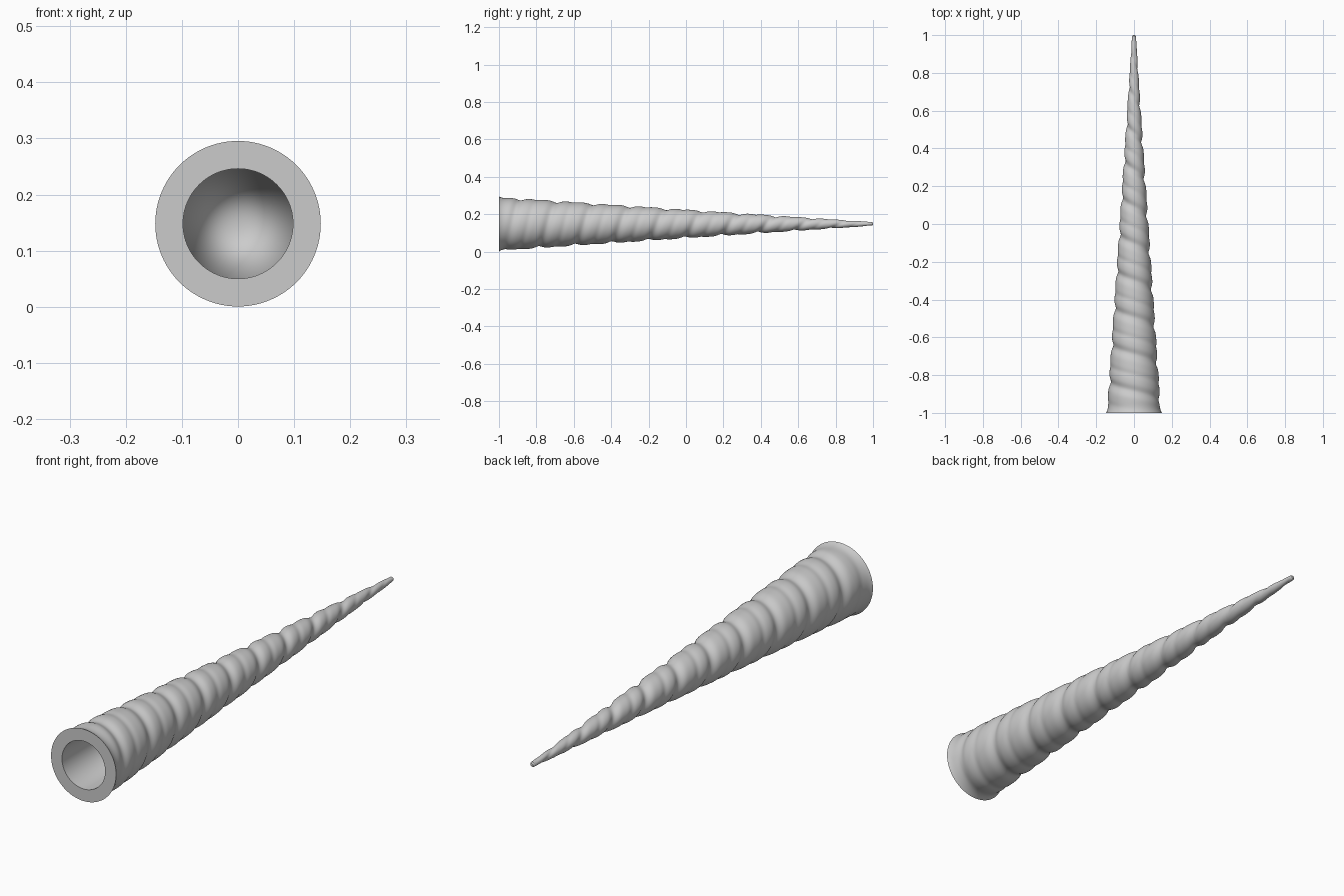
import bpy, bmesh, math

if "Cube" in bpy.data.objects:
    bpy.data.objects.remove(bpy.data.objects["Cube"], do_unlink=True)

SIDES, RINGS = 96, 320
PITCH = 0.195
CENTRE_Z = 0.148

horn_grey = bpy.data.materials.new("horn_grey")
horn_grey.use_nodes = True
colour = (0.6, 0.6, 0.6, 1)
horn_grey.diffuse_color = colour
horn_grey.node_tree.nodes["Principled BSDF"].inputs["Base Color"].default_value = colour


def dip(phase, width):
    """Soft groove around phase 0, measured in turns."""
    offset = (phase + 0.5) % 1 - 0.5
    return math.exp(-(offset / width) ** 2)


def outer_radius(y, angle):
    """Tapered shaft with a spiral groove and a flared base rim."""
    base = 0.077 - 0.067 * y
    phase = (y + 0.349) / PITCH - angle / math.tau
    groove = dip(phase, 0.13) + 0.3 * dip(phase - 0.45, 0.09)
    depth = min(0.011, 0.22 * base) * groove
    blend = min(1, (y + 1) / 0.09)
    rim = 0.134 + 0.0135 * max(0, 1 - (y + 1) / 0.05) ** 2
    return rim * (1 - blend) + (base - depth) * blend


def add_ring(bm, y, radius):
    """Closed ring of vertices; radius may depend on the angle."""
    ring = []
    for i in range(SIDES):
        a = math.tau * i / SIDES
        r = radius(y, a) if callable(radius) else radius
        ring.append(bm.verts.new((r * math.cos(a), y, CENTRE_Z + r * math.sin(a))))
    return ring


def bridge(bm, first, second):
    for i in range(SIDES):
        j = (i + 1) % SIDES
        bm.faces.new((first[i], first[j], second[j], second[i]))


def cap(bm, ring, y):
    tip = bm.verts.new((0, y, CENTRE_Z))
    for i in range(SIDES):
        bm.faces.new((ring[i], ring[(i + 1) % SIDES], tip))


bm = bmesh.new()

# Grooved outer shaft, ending in a small rounded tip
rings = [add_ring(bm, -1 + 1.994 * k / RINGS, outer_radius) for k in range(RINGS + 1)]
rings.append(add_ring(bm, 0.999, 0.006))
for first, second in zip(rings, rings[1:]):
    bridge(bm, first, second)
cap(bm, rings[-1], 1)

# Flat base rim, short straight lip and conical hollow
mouth = add_ring(bm, -1, 0.098)
lip = add_ring(bm, -0.95, 0.098)
bridge(bm, rings[0], mouth)
bridge(bm, mouth, lip)
cap(bm, lip, 0.85)

bmesh.ops.recalc_face_normals(bm, faces=bm.faces)
mesh = bpy.data.meshes.new("spiral_horn")
bm.to_mesh(mesh)
bm.free()
mesh.materials.append(horn_grey)
horn = bpy.data.objects.new("spiral_horn", mesh)
bpy.context.collection.objects.link(horn)

bpy.ops.object.select_all(action="DESELECT")
horn.select_set(True)
bpy.context.view_layer.objects.active = horn
bpy.ops.object.shade_smooth_by_angle(angle=math.radians(35))
